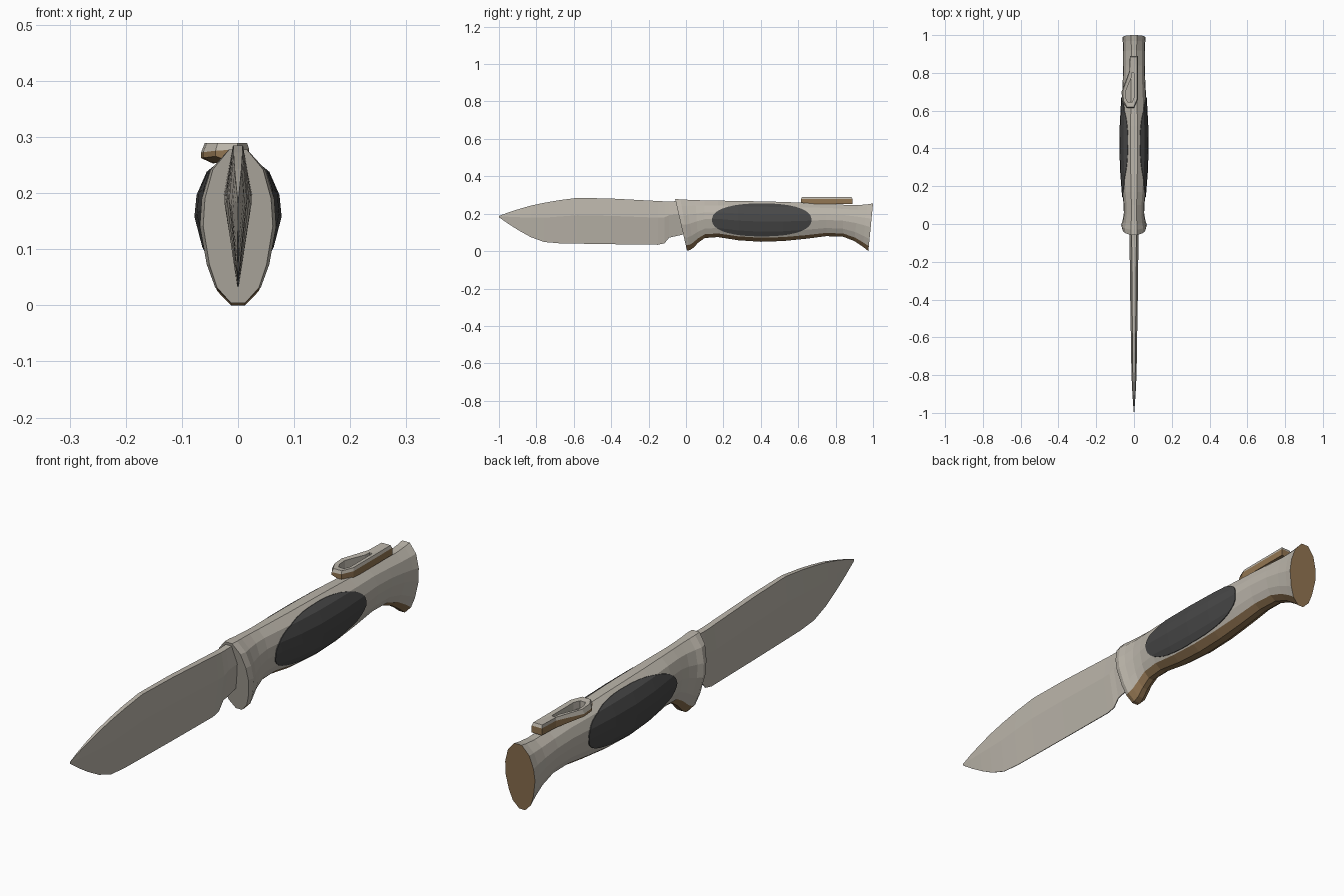
import bpy, bmesh, math
from mathutils import Vector

if "Cube" in bpy.data.objects:
    bpy.data.objects.remove(bpy.data.objects["Cube"])


def material(name, rgb):
    m = bpy.data.materials.new(name)
    m.diffuse_color = (*rgb, 1)
    m.use_nodes = True
    m.node_tree.nodes["Principled BSDF"].inputs["Base Color"].default_value = m.diffuse_color
    return m


STEEL = material("pale_steel", (0.50, 0.465, 0.405))
BROWN = material("brown", (0.29, 0.18, 0.085))
DARK = material("dark_grip", (0.065, 0.065, 0.065))


def finish(name, bm, mats):
    mesh = bpy.data.meshes.new(name)
    bm.to_mesh(mesh)
    bm.free()
    for m in mats:
        mesh.materials.append(m)
    ob = bpy.data.objects.new(name, mesh)
    bpy.context.collection.objects.link(ob)
    return ob


def loft(rings):
    """Skin a list of equal point rings and cap both ends."""
    bm = bmesh.new()
    vs = [[bm.verts.new(p) for p in r] for r in rings]
    n = len(vs[0])
    for a, b in zip(vs, vs[1:]):
        for i in range(n):
            j = (i + 1) % n
            bm.faces.new((a[i], a[j], b[j], b[i]))
    bm.faces.new(vs[0])
    bm.faces.new(vs[-1])
    bmesh.ops.recalc_face_normals(bm, faces=bm.faces)
    return bm


# Blade: (y, top z, bottom z, half thickness)
blade = [(-1, .188, .181, .001), (-.95, .207, .146, .005), (-.89, .226, .108, .009),
         (-.83, .243, .075, .012), (-.76, .258, .049, .014), (-.68, .272, .042, .016),
         (-.58, .285, .040, .017), (-.4, .281, .037, .020), (-.15, .268, .034, .023),
         (-.115, .266, .042, .024), (-.09, .266, .072, .024), (-.01, .268, .09, .025)]
rings = []
for y, zt, zb, w in blade:
    zm = zb + (zt - zb) * .62
    half = [(.07 * w, zb), (w, zm), (.5 * w, zt)]
    rings.append([(x, y, z) for x, z in half] + [(-x, y, z) for x, z in reversed(half)])
finish("blade", loft(rings), [STEEL])

# Handle: (top y, bottom y, bottom z, top z, half width)
stations = [(-.058, .005, .004, .278, .062), (-.03, .02, .005, .277, .068),
            (.0, .04, .018, .275, .060), (.05, .065, .045, .273, .054),
            (.10, .10, .07, .271, .055), (.17, .17, .075, .270, .062),
            (.28, .28, .058, .268, .070), (.40, .40, .050, .266, .074),
            (.52, .52, .054, .263, .072), (.64, .64, .066, .258, .066),
            (.75, .75, .080, .254, .060), (.84, .84, .077, .248, .057),
            (.92, .90, .054, .246, .057), (.97, .945, .024, .25, .059),
            (1.0, .975, .0, .255, .062)]
# Half section: (share of width, share of height)
section = [(.2, 0), (.6, .10), (.82, .25), (1, .50), (.95, .68), (.72, .87), (.25, 1)]
rings = []
for yt, yb, zb, zt, w in stations:
    half = [(u * w, yb + (yt - yb) * v, zb + (zt - zb) * v) for u, v in section]
    rings.append(half + [(-x, y, z) for x, y, z in reversed(half)])
bm = loft(rings)
grip = bm.copy()
n = 2 * len(section)
# underside strip and butt are brown
for k, f in enumerate(bm.faces):
    side = k < n * (len(stations) - 1)
    if (side and k % n in (0, n - 2, n - 1)) or f.normal.y > .8:
        f.material_index = 1
finish("handle", bm, [STEEL, BROWN])

# Grip panels: slightly widened handle skin trimmed to an oval
for v in grip.verts:
    v.co.x *= 1.05
cy, cz, ry, rz, power = .405, .167, .265, .088, 2.3
N = 40
for i in range(N):
    a = 2 * math.pi * i / N
    c, s = math.cos(a), math.sin(a)
    py = ry * math.copysign(abs(c) ** (2 / power), c)
    pz = rz * math.copysign(abs(s) ** (2 / power), s)
    ny = math.copysign(abs(py / ry) ** (power - 1), c) / ry
    nz = math.copysign(abs(pz / rz) ** (power - 1), s) / rz
    bmesh.ops.bisect_plane(grip, geom=grip.verts[:] + grip.edges[:] + grip.faces[:],
                           plane_co=(0, cy + py, cz + pz),
                           plane_no=Vector((0, ny, nz)).normalized(), clear_outer=True)
rim = [e for e in grip.edges if e.is_boundary]
ext = bmesh.ops.extrude_edge_only(grip, edges=rim)
for v in ext["geom"]:
    if isinstance(v, bmesh.types.BMVert):
        v.co.x *= .9
bmesh.ops.recalc_face_normals(grip, faces=grip.faces)
finish("grip_panels", grip, [DARK])

# Clip: teardrop loop with a straight tail, leaning down to the left
outer = [(.02, .89), (-.022, .89), (-.025, .81), (-.066, .70), (-.062, .65),
         (-.04, .615), (.0, .615), (.02, .66)]
inner = [(.0, .80), (-.012, .80), (-.014, .775), (-.045, .70), (-.042, .665),
         (-.032, .645), (-.01, .645), (.0, .67)]
bm = bmesh.new()


def clip_ring(pts, base, shrink=0):
    out = []
    for x, y in pts:
        z = base + (.12 * min(0, x + .02) if base < .28 else 0)
        out.append(bm.verts.new((x + (-.01 - x) * shrink, y + (.75 - y) * shrink * .3, z)))
    return out


loops = [clip_ring(outer, .252), clip_ring(outer, .278), clip_ring(outer, .289, .12),
         clip_ring(inner, .286), clip_ring(inner, .256)]
for v in loops[0]:
    if v.co.x < -.03:
        v.co.z += .016
for k in range(5):
    a, b = loops[k], loops[(k + 1) % 5]
    for i in range(8):
        j = (i + 1) % 8
        f = bm.faces.new((a[i], a[j], b[j], b[i]))
        f.material_index = 1 if k in (0, 4) else 0
bmesh.ops.recalc_face_normals(bm, faces=bm.faces)
finish("belt_clip", bm, [STEEL, BROWN])
